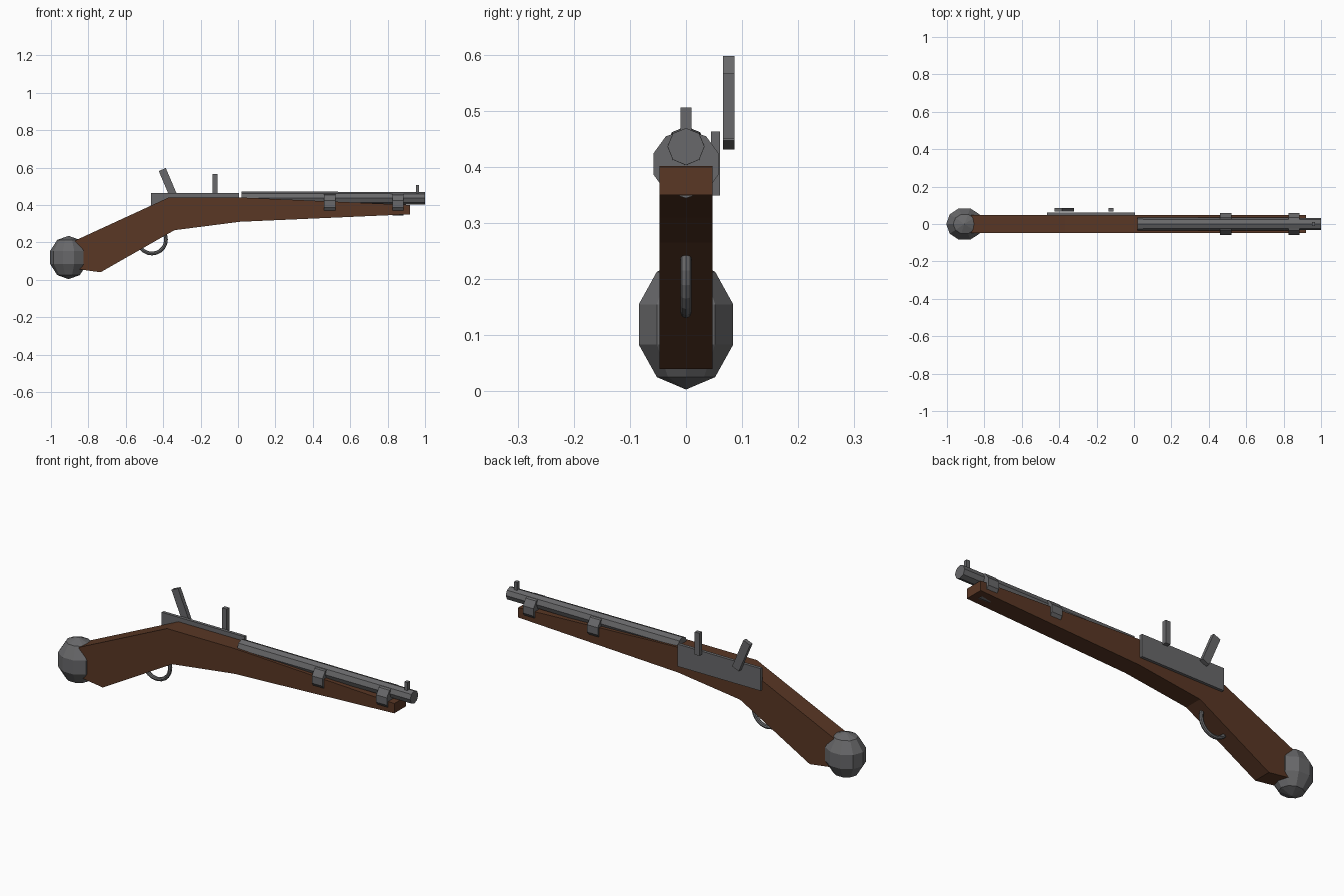
import bpy, bmesh
from math import radians, pi
from mathutils import Matrix, Vector

cube = bpy.data.objects.get("Cube")
if cube:
    bpy.data.objects.remove(cube, do_unlink=True)


def material(name, rgb):
    m = bpy.data.materials.new(name)
    m.use_nodes = True
    m.diffuse_color = (*rgb, 1)
    m.node_tree.nodes["Principled BSDF"].inputs["Base Color"].default_value = (*rgb, 1)
    return m


wood = material("dark_wood", (0.10, 0.038, 0.018))
steel = material("grey_steel", (0.14, 0.14, 0.145))


def finish(name, bm, mat):
    bmesh.ops.recalc_face_normals(bm, faces=bm.faces)
    mesh = bpy.data.meshes.new(name)
    bm.to_mesh(mesh)
    bm.free()
    mesh.materials.append(mat)
    obj = bpy.data.objects.new(name, mesh)
    bpy.context.collection.objects.link(obj)
    return obj


def box(name, center, size, mat, tilt=0):
    bm = bmesh.new()
    bmesh.ops.create_cube(bm, size=1, matrix=Matrix.Translation(center)
                          @ Matrix.Rotation(radians(tilt), 4, 'Y')
                          @ Matrix.Diagonal((*size, 1)))
    return finish(name, bm, mat)


def tube(name, x0, x1, z, r0, r1, sides, mat):
    # capped cone along x with a vertex on each side
    bm = bmesh.new()
    bmesh.ops.create_cone(bm, cap_ends=True, segments=sides, radius1=r0, radius2=r1,
                          depth=x1 - x0, matrix=Matrix.Translation(((x0 + x1) / 2, 0, z))
                          @ Matrix.Rotation(pi / 2, 4, 'Y') @ Matrix.Rotation(pi / 2, 4, 'Z'))
    return finish(name, bm, mat)


# Stock: side profile extruded across y
profile = [(-0.87, 0.21), (-0.37, 0.44), (0.01, 0.44), (0.92, 0.40), (0.92, 0.35),
           (0.01, 0.31), (-0.34, 0.265), (-0.735, 0.04), (-0.88, 0.06)]
bm = bmesh.new()
side = bm.faces.new([bm.verts.new((x, -0.047, z)) for x, z in profile])
ext = bmesh.ops.extrude_face_region(bm, geom=[side])
bmesh.ops.translate(bm, vec=Vector((0, 0.094, 0)),
                    verts=[v for v in ext["geom"] if isinstance(v, bmesh.types.BMVert)])
finish("stock", bm, wood)

# Pommel ball
bm = bmesh.new()
bmesh.ops.create_uvsphere(bm, u_segments=10, v_segments=5, radius=1,
                          matrix=Matrix.Translation((-0.906, 0, 0.119))
                          @ Matrix.Diagonal((0.103, 0.093, 0.116, 1))
                          @ Matrix.Rotation(pi / 2, 4, 'Z'))
finish("pommel", bm, steel)

# Barrel, bands and sight
tube("barrel", 0.02, 1.0, 0.436, 0.036, 0.033, 8, steel)
for name, x in (("rear_band", 0.49), ("front_band", 0.855)):
    tube(name, x - 0.03, x + 0.03, 0.405, 0.061, 0.061, 10, steel)
box("front_sight", (0.96, 0, 0.48), (0.018, 0.02, 0.052), steel)

# Lock on the left side
box("lock_plate", (-0.23, 0.053, 0.406), (0.47, 0.016, 0.114), steel)
box("hammer", (-0.373, 0.076, 0.514), (0.041, 0.021, 0.164), steel, tilt=-23)
box("striker_post", (-0.123, 0.076, 0.508), (0.026, 0.021, 0.116), steel)

# Trigger guard ring, upper half buried in the stock
bpy.ops.mesh.primitive_torus_add(major_segments=20, minor_segments=8, major_radius=0.075,
                                 minor_radius=0.01, location=(-0.46, 0, 0.215),
                                 rotation=(pi / 2, 0, 0))
guard = bpy.context.object
guard.name = "trigger_guard"
guard.data.materials.append(steel)
